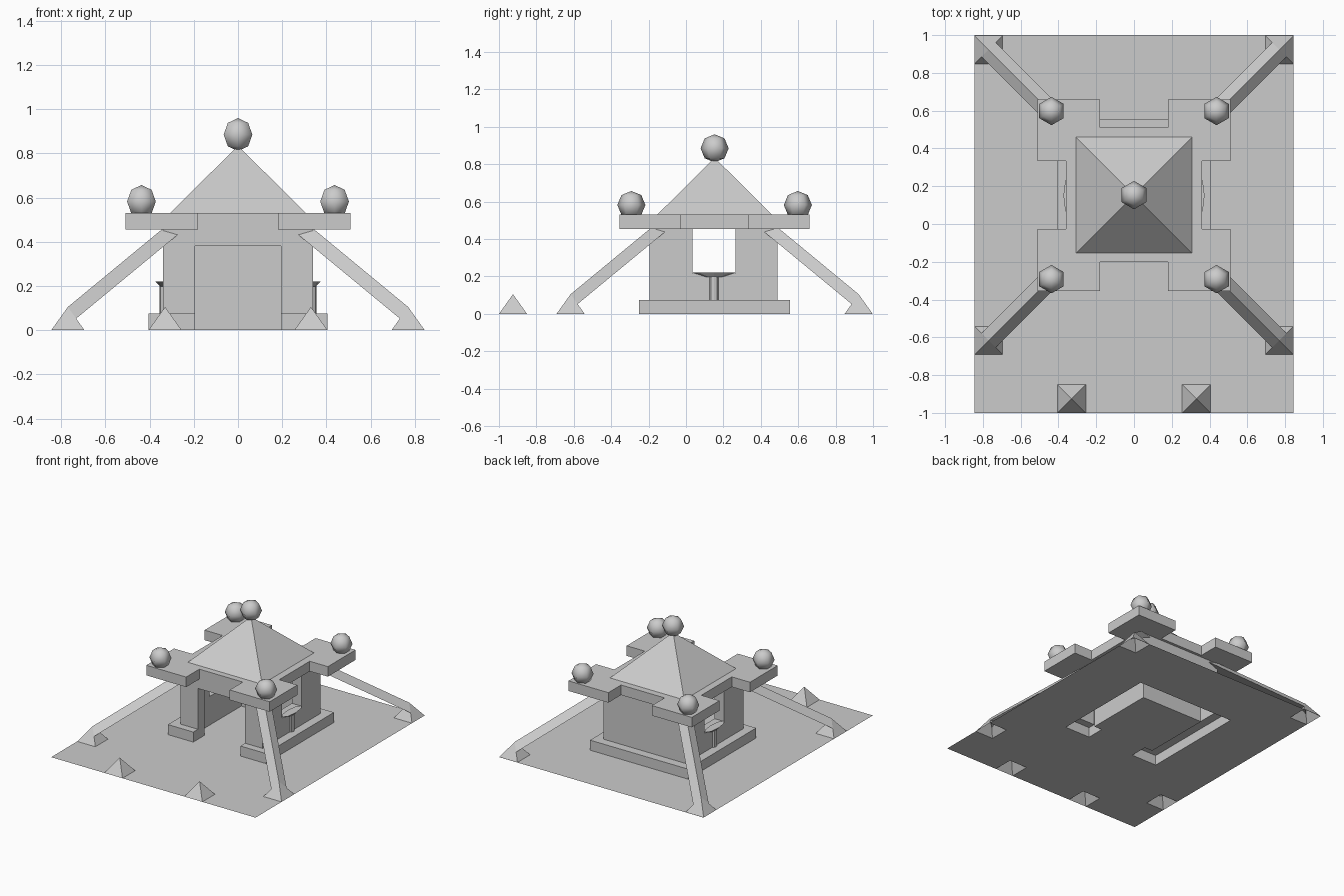
import bpy, bmesh, math
from mathutils import Vector

cube = bpy.data.objects.get("Cube")
if cube:
    bpy.data.objects.remove(cube, do_unlink=True)

stone = bpy.data.materials.new("grey_stone")
stone.use_nodes = True
GREY = (0.6, 0.6, 0.6, 1)
stone.diffuse_color = GREY
stone.node_tree.nodes["Principled BSDF"].inputs["Base Color"].default_value = GREY

CY = 0.153          # centre of the shrine along y
FOOT = 0.075        # half width of the small pyramids
PEAK = 0.105        # their height
SIGNS = [(sx, sy) for sx in (-1, 1) for sy in (-1, 1)]


def add(name, bm, recalc=True):
    if recalc:
        bmesh.ops.recalc_face_normals(bm, faces=bm.faces)
    mesh = bpy.data.meshes.new(name)
    bm.to_mesh(mesh)
    bm.free()
    mesh.materials.append(stone)
    obj = bpy.data.objects.new(name, mesh)
    bpy.context.scene.collection.objects.link(obj)
    return obj


def prism(name, outline, z0, z1):
    bm = bmesh.new()
    face = bm.faces.new([bm.verts.new((x, y, z0)) for x, y in outline])
    top = bmesh.ops.extrude_face_region(bm, geom=[face])["geom"]
    verts = [v for v in top if isinstance(v, bmesh.types.BMVert)]
    bmesh.ops.translate(bm, verts=verts, vec=(0, 0, z1 - z0))
    return add(name, bm)


def box(name, x0, x1, y0, y1, z0, z1):
    return prism(name, [(x0, y0), (x1, y0), (x1, y1), (x0, y1)], z0, z1)


def pyramid(name, x, y, z, half, height):
    # open underneath
    bm = bmesh.new()
    base = [bm.verts.new((x + half * a, y + half * b, z))
            for a, b in ((-1, -1), (1, -1), (1, 1), (-1, 1))]
    tip = bm.verts.new((x, y, z + height))
    for i in range(4):
        bm.faces.new((base[i], base[(i + 1) % 4], tip))
    return add(name, bm, recalc=False)


def mirrored(half):
    # right half of an outline, completed by reflection in x
    return half + [(-x, y) for x, y in reversed(half)]


def combine(target, other, operation):
    mod = target.modifiers.new("join", "BOOLEAN")
    mod.operation, mod.solver, mod.object = operation, "EXACT", other
    graph = bpy.context.evaluated_depsgraph_get()
    mesh = bpy.data.meshes.new_from_object(target.evaluated_get(graph))
    target.modifiers.clear()
    target.data = mesh
    bpy.data.objects.remove(other, do_unlink=True)


# Shrine walls: C-shaped plan with a doorway at the front
DOOR, INNER_X, INNER_Y0, INNER_Y1 = 0.195, 0.26, -0.115, 0.41


def c_plan(x, y0, y1):
    return mirrored([(DOOR, y0), (x, y0), (x, y1)])[:3] + [
        (-x, y1), (-x, y0), (-DOOR, y0), (-DOOR, INNER_Y0), (-INNER_X, INNER_Y0),
        (-INNER_X, INNER_Y1), (INNER_X, INNER_Y1), (INNER_X, INNER_Y0), (DOOR, INNER_Y0)]


walls = prism("shrine_walls", c_plan(0.34, -0.195, 0.49), 0, 0.457)
combine(walls, prism("plinth", c_plan(0.405, -0.25, 0.555), 0, 0.075), "UNION")
for sx in (-1, 1):
    xs = sorted((sx * 0.2, sx * 0.39))
    combine(walls, box("window_cutter", *xs, 0.035, 0.265, 0.215, 0.5), "DIFFERENCE")
bm = bmesh.new()
bm.from_mesh(walls.data)
under = [f for f in bm.faces if all(v.co.z < 0.001 for v in f.verts)]
bmesh.ops.delete(bm, geom=under, context="FACES")
bm.to_mesh(walls.data)
bm.free()
box("door_lintel", -DOOR, DOOR, -0.195, INNER_Y0, 0.38, 0.457)

# Roof slab with a notch in the middle of each side
slab = mirrored([(0.18, -0.2), (0.18, -0.355), (0.51, -0.355), (0.51, -0.027),
                 (0.36, -0.027), (0.36, 0.333), (0.51, 0.333), (0.51, 0.66),
                 (0.18, 0.66), (0.18, 0.51)])
prism("roof_slab", slab, 0.455, 0.53)
pyramid("roof", 0, CY, 0.53, 0.307, 0.305)


# Round finials
def finial(name, x, y, z):
    bm = bmesh.new()
    bmesh.ops.create_uvsphere(bm, u_segments=6, v_segments=4, radius=0.075)
    for f in bm.faces:
        f.smooth = True
    bmesh.ops.translate(bm, verts=bm.verts, vec=(x, y, z))
    add(name, bm)


finial("top_finial", 0, CY, 0.885)
for sx, sy in SIGNS:
    finial("corner_finial", sx * 0.437, CY + sy * 0.445, 0.582)

# Corner buttresses: a pyramid foot and a sloping three-sided beam
feet = [(sx * 0.77, CY + sy * 0.77) for sx, sy in SIGNS]
for (x, y), (sx, sy) in zip(feet, SIGNS):
    pyramid("buttress_foot", x, y, 0, FOOT, PEAK)
    bm = bmesh.new()
    h = FOOT / 2
    low = [Vector((x, y, PEAK)), Vector((x - sx * h, y + sy * h, PEAK / 2)),
           Vector((x + sx * h, y - sy * h, PEAK / 2))]
    run = Vector((-sx, -sy, 0.825)) * 0.495
    a = [bm.verts.new(p) for p in low]
    b = [bm.verts.new(p + run) for p in low]
    for i in range(3):
        j = (i + 1) % 3
        bm.faces.new((a[i], a[j], b[j], b[i]))
    bm.faces.new(a)
    bm.faces.new(b)
    add("buttress_beam", bm)

# Two markers on the front edge
markers = [(-0.33, -0.925), (0.33, -0.925)]
for x, y in markers:
    pyramid("front_marker", x, y, 0, FOOT, PEAK)

# Flattened basin on a stem under each window
for sx in (-1, 1):
    for name, r0, r1, z0, z1 in (("window_basin", 0.045, 0.112, 0.198, 0.22),
                                 ("basin_stem", 0.024, 0.024, 0.075, 0.2)):
        bm = bmesh.new()
        bmesh.ops.create_cone(bm, cap_ends=True, segments=8, radius1=r0, radius2=r1,
                              depth=z1 - z0)
        flat = 0.3 if r1 > 0.1 else 0.65
        for v in bm.verts:
            v.co = (sx * 0.34 + v.co.x * flat, 0.15 + v.co.y, v.co.z + (z0 + z1) / 2)
        add(name, bm)

# Ground sheet, open beneath the hollow plinth and pyramids
holes = [(x - FOOT, x + FOOT, y - FOOT, y + FOOT) for x, y in feet + markers]
holes.append((-0.405, 0.405, INNER_Y1, 0.555))
for sx in (-1, 1):
    holes.append((*sorted((sx * INNER_X, sx * 0.405)), -0.25, 0.555))
    holes.append((*sorted((sx * DOOR, sx * 0.405)), -0.25, INNER_Y0))
xs = sorted({round(v, 4) for h in holes for v in h[:2]} | {-0.845, 0.845})
ys = sorted({round(v, 4) for h in holes for v in h[2:]} | {-1.0, 1.0})
bm = bmesh.new()
for x0, x1 in zip(xs, xs[1:]):
    for y0, y1 in zip(ys, ys[1:]):
        mx, my = (x0 + x1) / 2, (y0 + y1) / 2
        if not any(h[0] < mx < h[1] and h[2] < my < h[3] for h in holes):
            bm.faces.new([bm.verts.new((x, y, 0)) for x, y in
                          ((x0, y0), (x1, y0), (x1, y1), (x0, y1))])
bmesh.ops.remove_doubles(bm, verts=bm.verts, dist=0.0001)
add("ground", bm, recalc=False)
